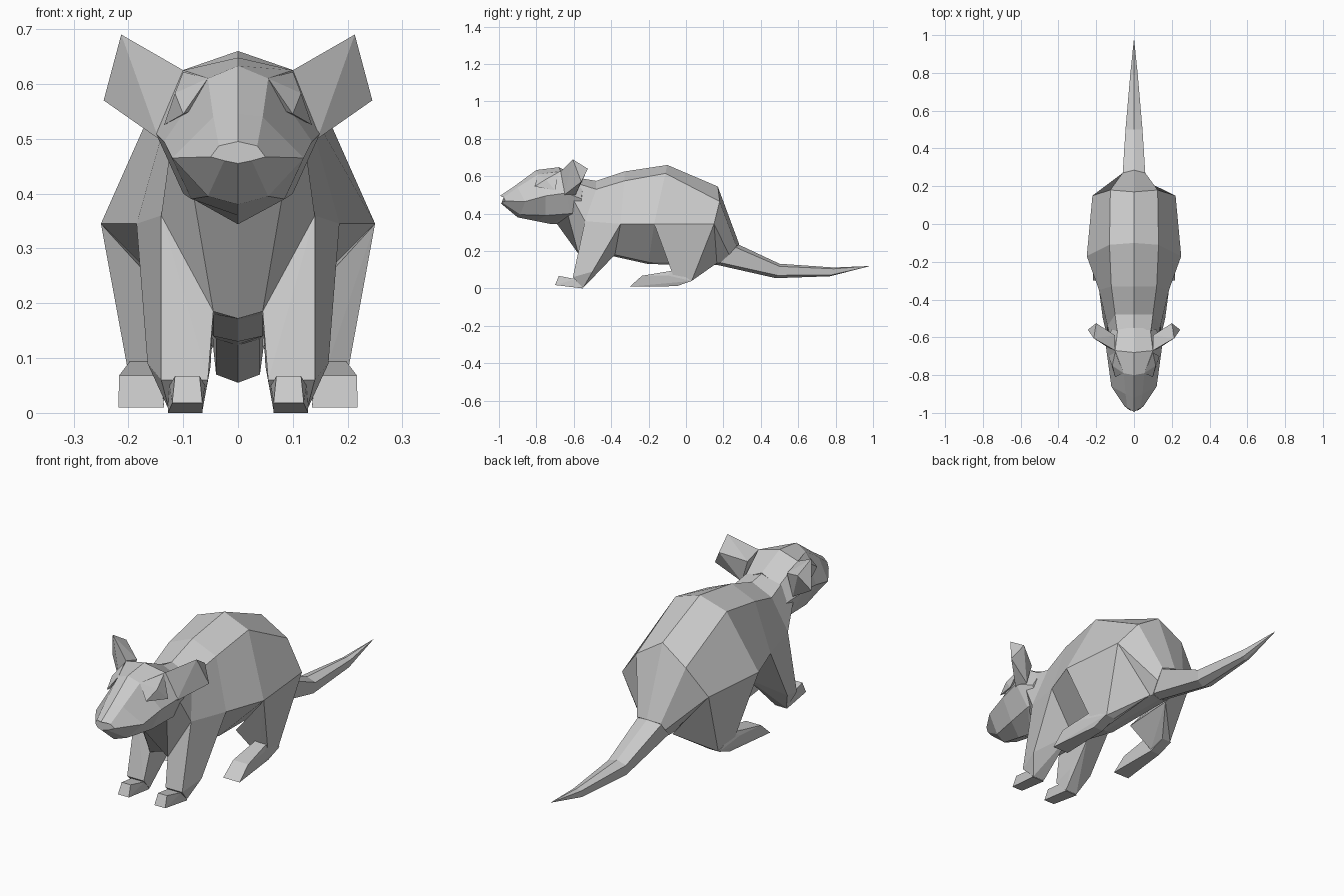
import bpy, bmesh


def finish(name, bm, mirror=False):
    bmesh.ops.recalc_face_normals(bm, faces=bm.faces[:])
    mesh = bpy.data.meshes.new(name)
    bm.to_mesh(mesh)
    bm.free()
    obj = bpy.data.objects.new(name, mesh)
    bpy.context.collection.objects.link(obj)
    if mirror:
        obj.modifiers.new("Mirror", "MIRROR")
    return obj


def loft(name, sections, tip=None):
    """Skin half rings (top centre to bottom centre), reflected across x = 0."""
    bm = bmesh.new()
    rings = []
    for half in sections:
        full = list(half) + [(-x, y, z) for x, y, z in half[-2:0:-1]]
        rings.append([bm.verts.new(p) for p in full])
    n = len(rings[0])
    for a, b in zip(rings, rings[1:]):
        for i in range(n):
            j = (i + 1) % n
            bm.faces.new((a[i], a[j], b[j], b[i]))
    bm.faces.new(rings[0])
    if tip:
        t = bm.verts.new(tip)
        for i in range(n):
            bm.faces.new((rings[-1][i], rings[-1][(i + 1) % n], t))
    else:
        bm.faces.new(rings[-1])
    return finish(name, bm)


def hull(name, points):
    """Faceted convex part, mirrored to the other side."""
    bm = bmesh.new()
    verts = [bm.verts.new(p) for p in points]
    bmesh.ops.convex_hull(bm, input=verts)
    loose = [v for v in bm.verts if not v.link_faces]
    bmesh.ops.delete(bm, geom=loose, context="VERTS")
    bmesh.ops.dissolve_limit(bm, angle_limit=0.05, verts=bm.verts[:], edges=bm.edges[:])
    return finish(name, bm, mirror=True)


# Body from neck to rump: top, upper, side, low, bottom
loft("body", [
    [(0, -.57, .59), (.09, -.56, .555), (.125, -.60, .47), (.08, -.63, .39), (0, -.69, .345)],
    [(0, -.48, .575), (.10, -.48, .53), (.14, -.54, .36), (.045, -.575, .185), (0, -.50, .172)],
    [(0, -.33, .625), (.12, -.33, .575), (.185, -.35, .345), (.045, -.38, .18), (0, -.38, .17)],
    [(0, -.10, .66), (.13, -.11, .615), (.25, -.17, .345), (.045, -.20, .14), (0, -.20, .13)],
    [(0, .17, .545), (.125, .18, .465), (.22, .15, .345), (.04, .165, .135), (0, .165, .125)],
    [(0, .285, .235), (.06, .27, .225), (.055, .23, .18), (.04, .18, .135), (0, .18, .123)],
])

# Head from snout to neck
loft("head", [
    [(0, -.995, .495), (.035, -.975, .487), (.05, -.965, .467), (.025, -.985, .46), (0, -.99, .455)],
    [(0, -.92, .545), (.045, -.90, .54), (.12, -.86, .465), (.055, -.885, .395), (0, -.90, .38)],
    [(0, -.80, .633), (.055, -.79, .61), (.135, -.75, .495), (.085, -.75, .39), (0, -.80, .36)],
    [(0, -.68, .648), (.10, -.67, .625), (.15, -.64, .51), (.10, -.62, .40), (0, -.72, .344)],
    [(0, -.55, .59), (.085, -.55, .55), (.12, -.56, .48), (.09, -.56, .40), (0, -.64, .345)],
])

# Tail, tapering to a point
loft("tail", [
    [(0, .28, .235), (.06, .265, .22), (.04, .175, .14), (0, .17, .125)],
    [(0, .50, .132), (.045, .50, .118), (.04, .49, .07), (0, .48, .055)],
    [(0, .79, .112), (.02, .79, .105), (.018, .78, .073), (0, .77, .065)],
], tip=(0, .985, .12))

# Ears
hull("ears", [
    (.10, -.67, .625), (.145, -.65, .50), (.213, -.605, .69), (.245, -.56, .57),
    (.20, -.525, .64), (.10, -.59, .60), (.13, -.59, .50)])

# Brow and eye bulges
hull("eyes", [
    (.055, -.79, .61), (.10, -.68, .622), (.115, -.75, .583), (.12, -.74, .545),
    (.10, -.81, .545), (.135, -.70, .525), (.06, -.74, .56)])

# Front legs and paws
hull("front_legs", [
    (.14, -.54, .36), (.185, -.35, .345), (.045, -.575, .185), (.045, -.38, .18),
    (.14, -.605, .06), (.165, -.50, .09), (.055, -.605, .06), (.05, -.50, .085),
    (.125, -.55, .003), (.065, -.55, .003)])
hull("front_paws", [(x, y, z) for x0, x1, y, z in (
    (.065, .128, -.55, 0), (.065, .12, -.70, .018),
    (.07, .115, -.68, .067), (.06, .125, -.59, .05)) for x in (x0, x1)])

# Hind thighs and long hind feet
hull("hind_legs", [
    (.25, -.17, .345), (.22, .15, .345), (.045, .165, .135), (.045, -.08, .12),
    (.19, -.07, .10), (.14, -.07, .095), (.185, .03, .04), (.14, .03, .04),
    (.19, -.05, .018), (.14, -.05, .018)])
hull("hind_feet", [(x, y, z) for x0, x1, y, z in (
    (.135, .218, -.30, .01), (.14, .217, -.235, .068), (.14, .205, -.10, .07),
    (.14, .195, -.06, .097), (.14, .19, .03, .04), (.14, .19, -.05, .012)) for x in (x0, x1)])
